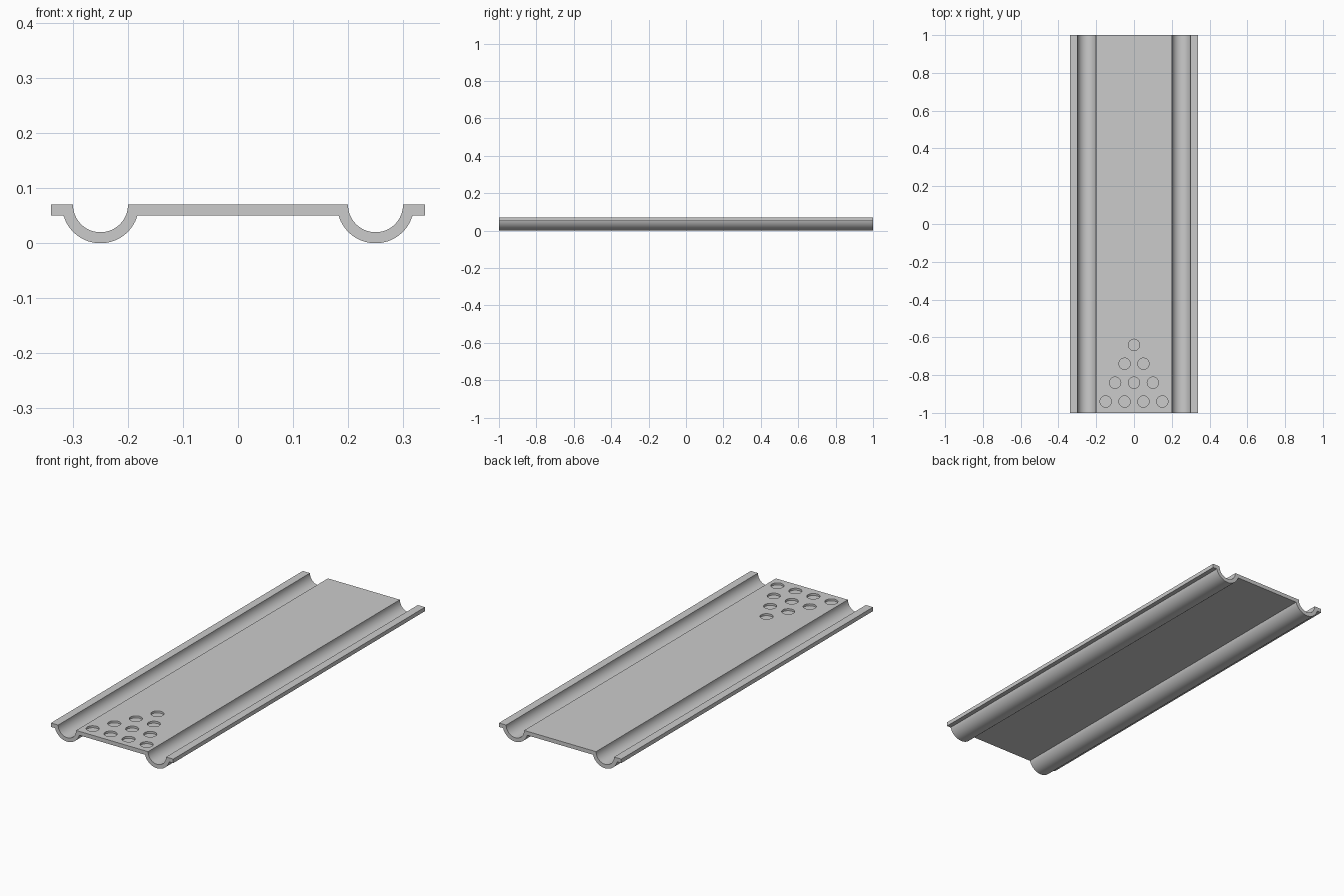
import bpy, bmesh, math

if "Cube" in bpy.data.objects:
    bpy.data.objects.remove(bpy.data.objects["Cube"])

LENGTH, TOP, UNDER = 2.0, 0.07, 0.05
GUTTER_X, R_IN, R_OUT = 0.25, 0.05, 0.07
EDGE_X = 0.34
SEGMENTS = 32
SPOT_R, SPOT_DEPTH, SPOT_STEP, SPOT_ROW_Y = 0.03, 0.01, 0.1, -0.64


def arc(cx, r, z_end):
    """Lower arc from left to right, ending at height z_end on both sides."""
    start = math.asin((TOP - z_end) / r)
    return [(cx - r * math.cos(a), TOP - r * math.sin(a))
            for a in (start + (math.pi - 2 * start) * i / SEGMENTS
                      for i in range(SEGMENTS + 1))]


def make_object(name, bm):
    bmesh.ops.recalc_face_normals(bm, faces=bm.faces)
    mesh = bpy.data.meshes.new(name)
    bm.to_mesh(mesh)
    bm.free()
    obj = bpy.data.objects.new(name, mesh)
    bpy.context.collection.objects.link(obj)
    return obj


# Lane bed with both gutters: one cross-section, extruded along y
upper = [(-EDGE_X, TOP)] + arc(-GUTTER_X, R_IN, TOP) + arc(GUTTER_X, R_IN, TOP) + [(EDGE_X, TOP)]
lower = [(-EDGE_X, UNDER)] + arc(-GUTTER_X, R_OUT, UNDER) + arc(GUTTER_X, R_OUT, UNDER) + [(EDGE_X, UNDER)]
bm = bmesh.new()
section = bm.faces.new([bm.verts.new((x, -LENGTH / 2, z)) for x, z in upper + lower[::-1]])
extruded = bmesh.ops.extrude_face_region(bm, geom=[section], use_keep_orig=True)
bmesh.ops.translate(bm, vec=(0, LENGTH, 0),
                    verts=[g for g in extruded["geom"] if isinstance(g, bmesh.types.BMVert)])
lane = make_object("lane_bed", bm)

# Triangle of shallow round pin spots
bm = bmesh.new()
for row in range(4):
    for i in range(row + 1):
        spot = bmesh.ops.create_cone(bm, cap_ends=True, segments=32,
                                     radius1=SPOT_R, radius2=SPOT_R, depth=2 * SPOT_DEPTH)
        bmesh.ops.translate(bm, verts=spot["verts"],
                            vec=((i - row / 2) * SPOT_STEP, SPOT_ROW_Y - row * SPOT_STEP, TOP))
cutter = make_object("pin_spot_cutter", bm)
cutter.hide_render = True

cut = lane.modifiers.new("pin_spots", 'BOOLEAN')
cut.operation = 'DIFFERENCE'
cut.solver = 'EXACT'
cut.object = cutter

# Apply the cut, then smooth the curved walls
bpy.context.view_layer.objects.active = lane
lane.select_set(True)
bpy.ops.object.modifier_apply(modifier=cut.name)
bpy.data.objects.remove(cutter)
bpy.ops.object.shade_smooth_by_angle(angle=math.radians(30))
